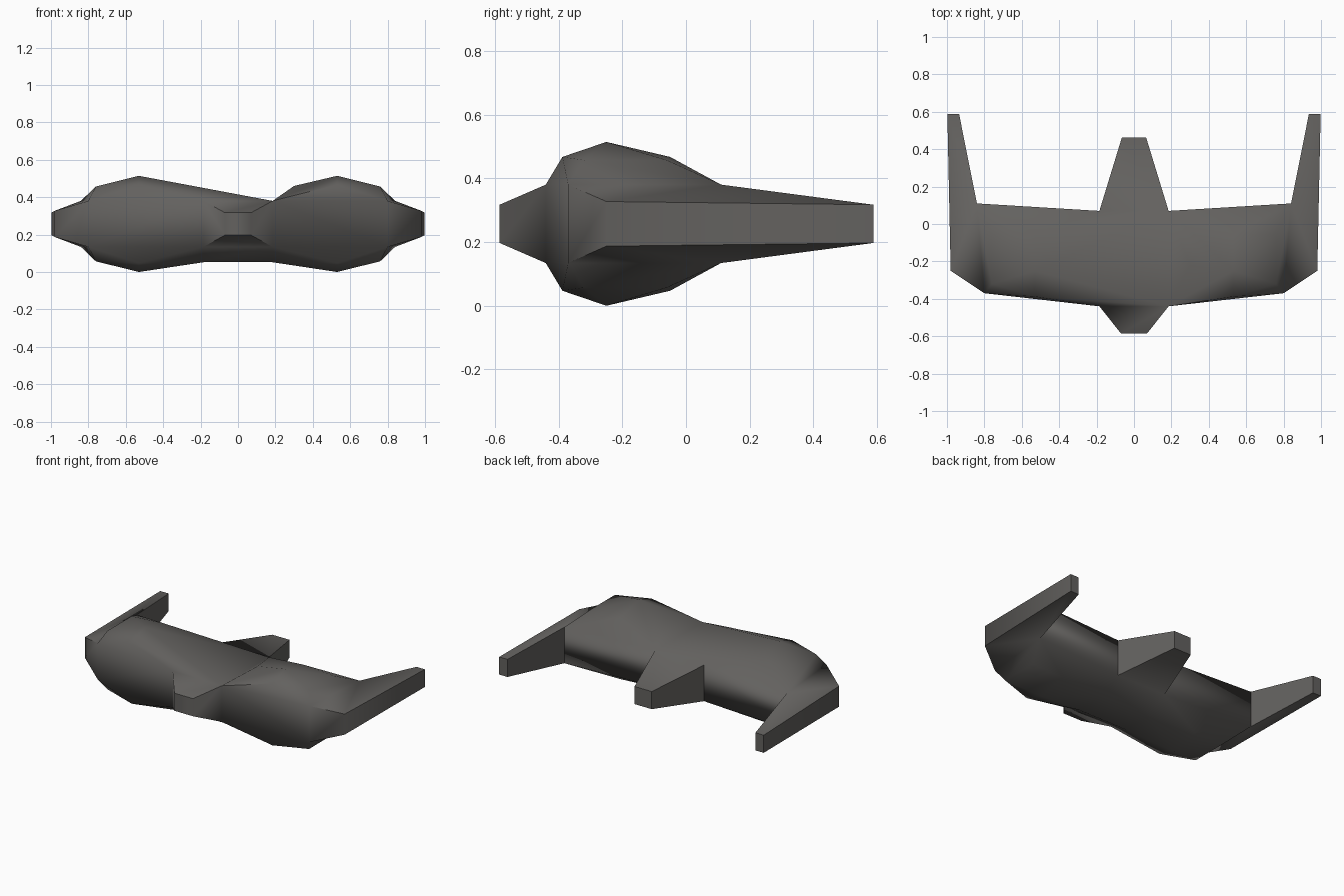
import bpy, bmesh, math

if "Cube" in bpy.data.objects:
    bpy.data.objects.remove(bpy.data.objects["Cube"])

MID = 0.257  # height of the flat symmetry plane

mat = bpy.data.materials.new("dark warm grey")
mat.diffuse_color = (0.125, 0.12, 0.114, 1)
mat.use_nodes = True
mat.node_tree.nodes["Principled BSDF"].inputs["Base Color"].default_value = mat.diffuse_color


def hull(name, pts):
    """Convex solid around points given as (x, y, height offset from MID)."""
    bm = bmesh.new()
    for x, y, h in set(pts):
        bm.verts.new((x, y, MID + h))
    r = bmesh.ops.convex_hull(bm, input=bm.verts[:])
    loose = [v for v in bm.verts if not v.link_faces]
    bmesh.ops.delete(bm, geom=loose, context='VERTS')
    bmesh.ops.recalc_face_normals(bm, faces=bm.faces[:])
    me = bpy.data.meshes.new(name)
    bm.to_mesh(me)
    bm.free()
    me.materials.append(mat)
    ob = bpy.data.objects.new(name, me)
    bpy.context.collection.objects.link(ob)
    return ob


def both(pts):
    """Repeat points above and below the symmetry plane."""
    return [(x, y, s * h) for x, y, h in pts for s in (1, -1)]


def flip(pts, s):
    return [(x * s, y, h) for x, y, h in pts]


root = [(0.185, -0.44, 0.123), (0.185, 0.07, 0.123)]
root_low = [(0.185, -0.3, -0.205), (0.185, -0.08, -0.205)]
crest = [(0.53, -0.388, 0.21), (0.53, -0.25, 0.257), (0.53, -0.05, 0.21)]
shoulder = [(0.76, -0.32, 0.2), (0.76, -0.06, 0.2)]
outer = [(0.8, -0.37, 0.123), (0.84, 0.11, 0.123)]
tip = [(0.98, -0.25, 0.07), (0.998, 0.588, 0.06), (0.935, 0.588, 0.06)]

# centre body with a lower bulge
body = hull("body", [p for s in (1, -1) for p in flip(both(root) + root_low, s)])
parts = []
for s, side in ((1, "right"), (-1, "left")):
    # swollen wing and the horn swept back from its end
    wing = both(root + crest + shoulder + outer) + root_low + [(0.3, -0.22, 0.203)]
    parts.append(hull(side + "_wing", flip(wing, s)))
    parts.append(hull(side + "_horn", flip(both(outer + tip), s)))
# sloping top that runs from the left crest across the centre
parts.append(hull("top_slope", flip(crest + both(root), -1) + root))
# nose at the front, tail at the back
for name, base, end in (("nose", root[0], (0.07, -0.585, 0.06)),
                        ("tail", root[1], (0.065, 0.462, 0.06))):
    parts.append(hull(name, both([base, end]) + flip(both([base, end]), -1)))

# fuse the parts into one skin
bpy.context.view_layer.objects.active = body
for p in parts:
    m = body.modifiers.new("join", 'BOOLEAN')
    m.operation = 'UNION'
    m.solver = 'EXACT'
    m.object = p
    bpy.ops.object.modifier_apply(modifier=m.name)
    bpy.data.objects.remove(p, do_unlink=True)
bm = bmesh.new()
bm.from_mesh(body.data)
bmesh.ops.remove_doubles(bm, verts=bm.verts[:], dist=0.002)
bm.to_mesh(body.data)
bm.free()

bpy.ops.object.select_all(action='DESELECT')
body.select_set(True)
bpy.ops.object.shade_smooth_by_angle(angle=math.radians(60))
body.name = "winged_body"
